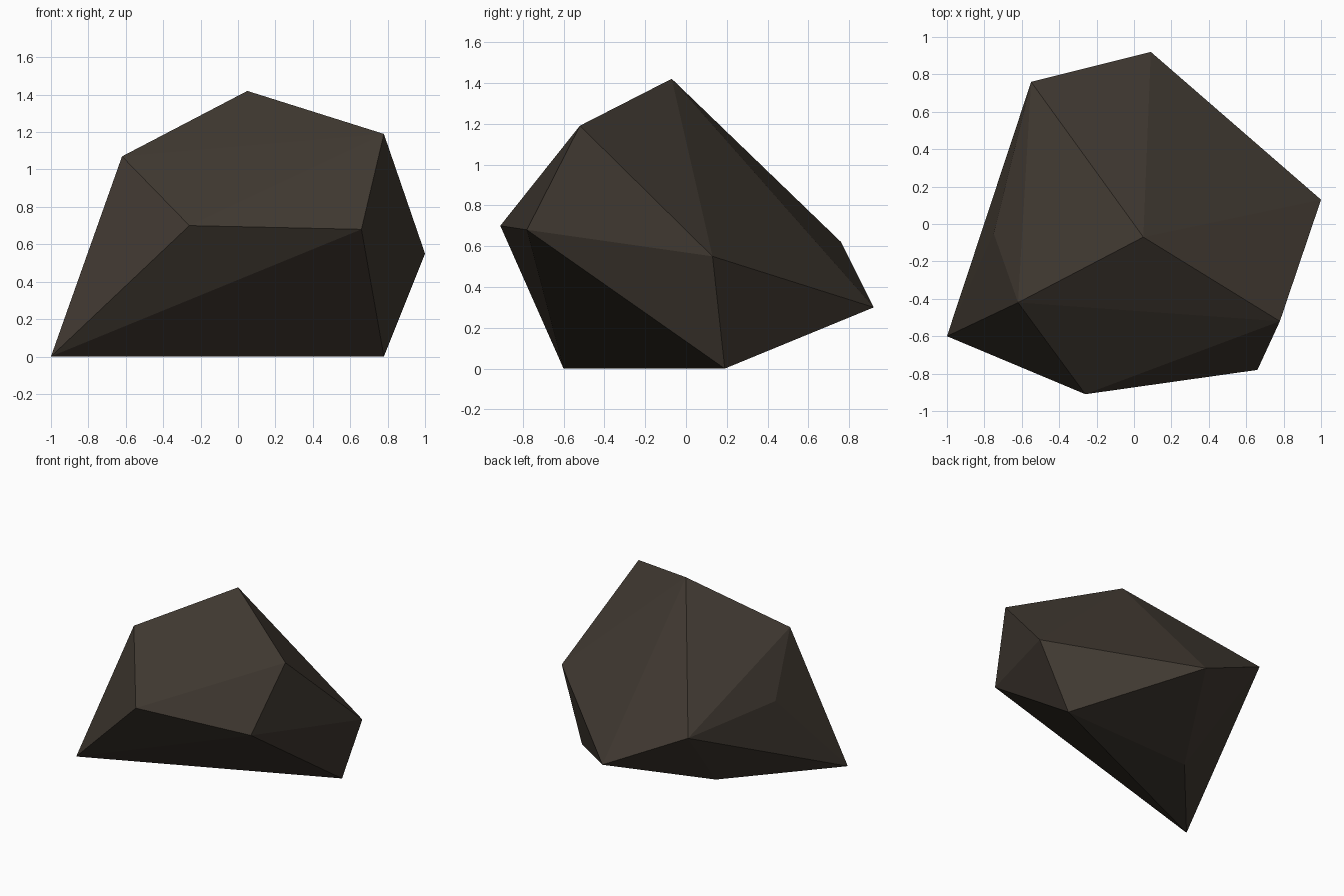
import bpy
import bmesh

if "Cube" in bpy.data.objects:
    bpy.data.objects.remove(bpy.data.objects["Cube"])

# Rock corners, from the base upwards
corners = [
    (-1.00, -0.60, 0.00), (0.78, 0.19, 0.00), (-0.36, 0.14, 0.005),   # base
    (0.09, 0.92, 0.30), (1.00, 0.13, 0.55), (-0.55, 0.76, 0.62),      # back and right
    (-0.75, -0.05, 0.66), (-0.26, -0.91, 0.70), (0.66, -0.78, 0.68),  # left and front
    (-0.62, -0.42, 1.07), (0.78, -0.52, 1.19), (0.05, -0.07, 1.42),   # shoulders and peak
]

# Dark brown stone
stone = bpy.data.materials.new("dark_stone")
stone.diffuse_color = (0.052, 0.041, 0.031, 1.0)
stone.use_nodes = True
stone.node_tree.nodes["Principled BSDF"].inputs["Base Color"].default_value = stone.diffuse_color

# Faceted boulder wrapped around its corners
bm = bmesh.new()
for co in corners:
    bm.verts.new(co)
bmesh.ops.convex_hull(bm, input=list(bm.verts))
bmesh.ops.recalc_face_normals(bm, faces=list(bm.faces))
for face in bm.faces:
    face.smooth = False

mesh = bpy.data.meshes.new("rock")
bm.to_mesh(mesh)
bm.free()
mesh.materials.append(stone)
rock = bpy.data.objects.new("rock", mesh)
bpy.context.collection.objects.link(rock)
